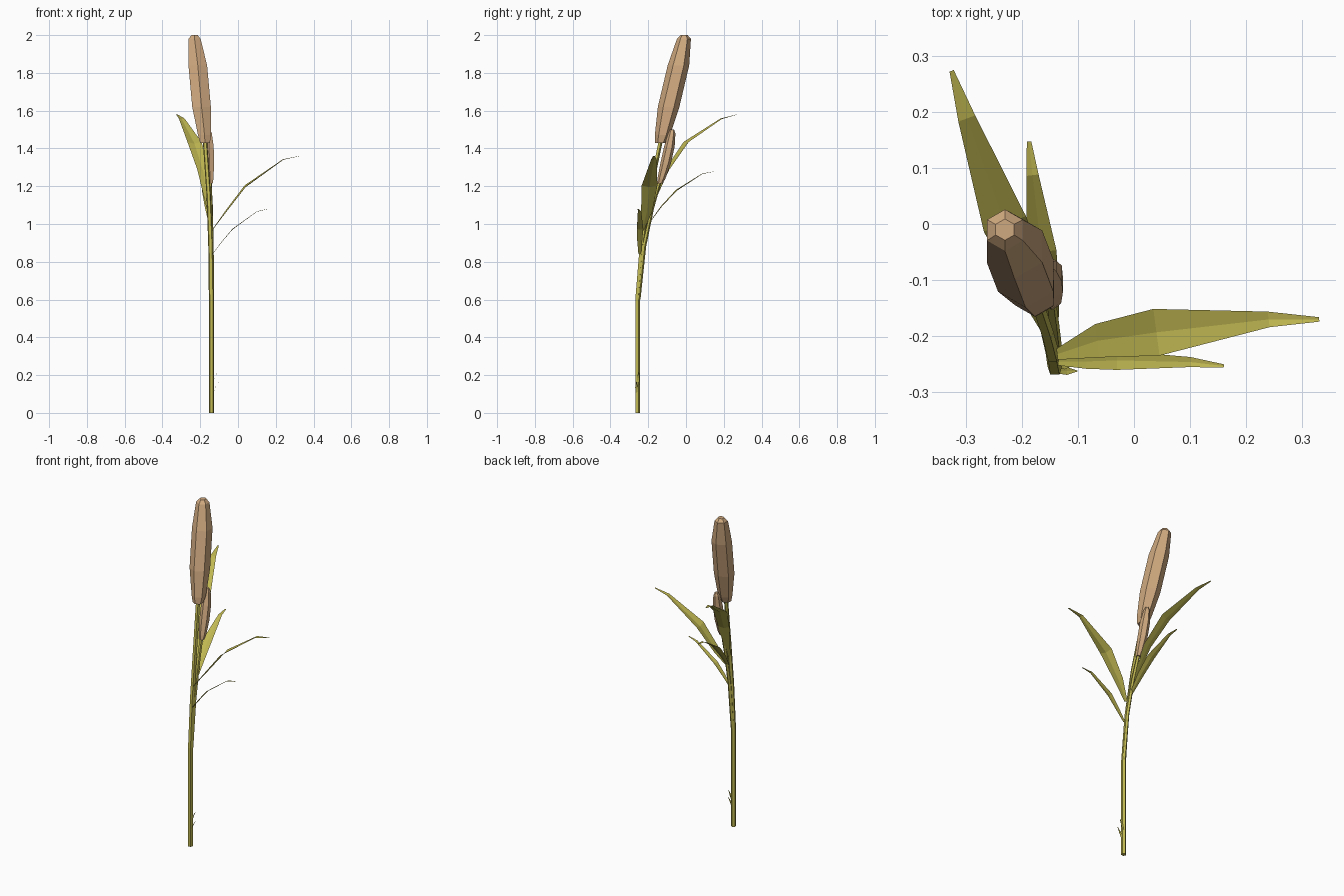
import bpy, bmesh, math
from mathutils import Vector


def material(name, rgb):
    m = bpy.data.materials.new(name)
    m.diffuse_color = (*rgb, 1)
    return m


GREEN = material("olive green", (0.53, 0.48, 0.085))
BROWN = material("seed head tan", (0.63, 0.40, 0.215))


def finish(name, bm, mat):
    me = bpy.data.meshes.new(name)
    bm.to_mesh(me)
    bm.free()
    me.materials.append(mat)
    ob = bpy.data.objects.new(name, me)
    bpy.context.collection.objects.link(ob)


def tube(name, path, sides, mat):
    """Faceted tube through (x, y, z, radius) stations, capped at both ends."""
    bm = bmesh.new()
    rings = []
    for x, y, z, r in path:
        angles = [math.pi / 2 + 2 * math.pi * i / sides for i in range(sides)]
        rings.append([bm.verts.new((x + r * math.cos(a), y + r * math.sin(a), z))
                      for a in angles])
    for lo, hi in zip(rings, rings[1:]):
        for i in range(sides):
            j = (i + 1) % sides
            bm.faces.new((lo[i], lo[j], hi[j], hi[i]))
    bm.faces.new(rings[0][::-1])
    bm.faces.new(rings[-1])
    finish(name, bm, mat)


def leaf(name, rib, fold):
    """Folded blade along (x, y, z, half width) rib points, edges raised by fold."""
    bm = bmesh.new()
    direction = Vector(rib[-1][:3]) - Vector(rib[0][:3])
    side = Vector((-direction.y, direction.x, 0)).normalized()
    rows = []
    for x, y, z, w in rib:
        c = Vector((x, y, z))
        up = Vector((0, 0, fold * w))
        rows.append([bm.verts.new(p) for p in
                     (c + side * w + up, c, c - side * w + up)])
    for a, b in zip(rows, rows[1:]):
        for i in range(2):
            bm.faces.new((a[i], a[i + 1], b[i + 1], b[i]))
    finish(name, bm, GREEN)


# stems
tube("main_stem", [(-0.141, -0.257, 0, 0.014), (-0.141, -0.257, 0.6, 0.014),
                   (-0.145, -0.235, 0.88, 0.013), (-0.155, -0.195, 1.15, 0.012),
                   (-0.175, -0.135, 1.44, 0.012)], 5, GREEN)
tube("side_stem", [(-0.138, -0.252, 0.6, 0.011), (-0.139, -0.222, 0.88, 0.011),
                   (-0.143, -0.18, 1.08, 0.01), (-0.149, -0.138, 1.23, 0.01)], 5, GREEN)

# seed heads
tube("large_seed_head", [(-0.175, -0.135, 1.43, 0.03), (-0.177, -0.125, 1.47, 0.04),
                         (-0.193, -0.092, 1.62, 0.057), (-0.213, -0.04, 1.84, 0.057),
                         (-0.23, -0.011, 1.98, 0.037), (-0.23, -0.01, 2.0, 0.019)],
     6, BROWN)
tube("small_seed_head", [(-0.147, -0.138, 1.215, 0.015), (-0.148, -0.13, 1.24, 0.021),
                         (-0.151, -0.108, 1.32, 0.028), (-0.153, -0.088, 1.41, 0.028),
                         (-0.155, -0.075, 1.48, 0.019), (-0.155, -0.073, 1.5, 0.01)],
     6, BROWN)

# leaves
leaf("large_right_leaf", [(-0.137, -0.232, 0.965, 0.01), (-0.065, -0.208, 1.06, 0.03),
                          (0.04, -0.193, 1.195, 0.042), (0.24, -0.17, 1.34, 0.014),
                          (0.33, -0.17, 1.36, 0.004)], 0.22)
leaf("small_right_leaf", [(-0.135, -0.245, 0.84, 0.007), (-0.085, -0.245, 0.905, 0.013),
                          (-0.03, -0.243, 0.97, 0.017), (0.1, -0.246, 1.065, 0.009),
                          (0.16, -0.253, 1.08, 0.003)], 0.22)
leaf("large_back_leaf", [(-0.152, -0.195, 1.06, 0.01), (-0.185, -0.1, 1.28, 0.032),
                         (-0.23, 0.0, 1.425, 0.04), (-0.298, 0.188, 1.555, 0.016),
                         (-0.325, 0.273, 1.58, 0.004)], 0.22)
leaf("small_back_leaf", [(-0.144, -0.205, 0.99, 0.009), (-0.155, -0.13, 1.09, 0.022),
                         (-0.165, -0.05, 1.175, 0.027), (-0.181, 0.087, 1.265, 0.011),
                         (-0.187, 0.147, 1.277, 0.004)], 0.22)

# small sprouts near the base
for i, (y, z, reach) in enumerate([(-0.262, 0.09, 0.037), (-0.252, 0.14, 0.028)]):
    leaf(f"base_sprout_{i + 1}", [(-0.138, y, z, 0.004),
                                  (-0.138 + reach * 0.5, y, z + 0.045, 0.007),
                                  (-0.138 + reach, y, z + 0.075, 0.001)], 0.22)
